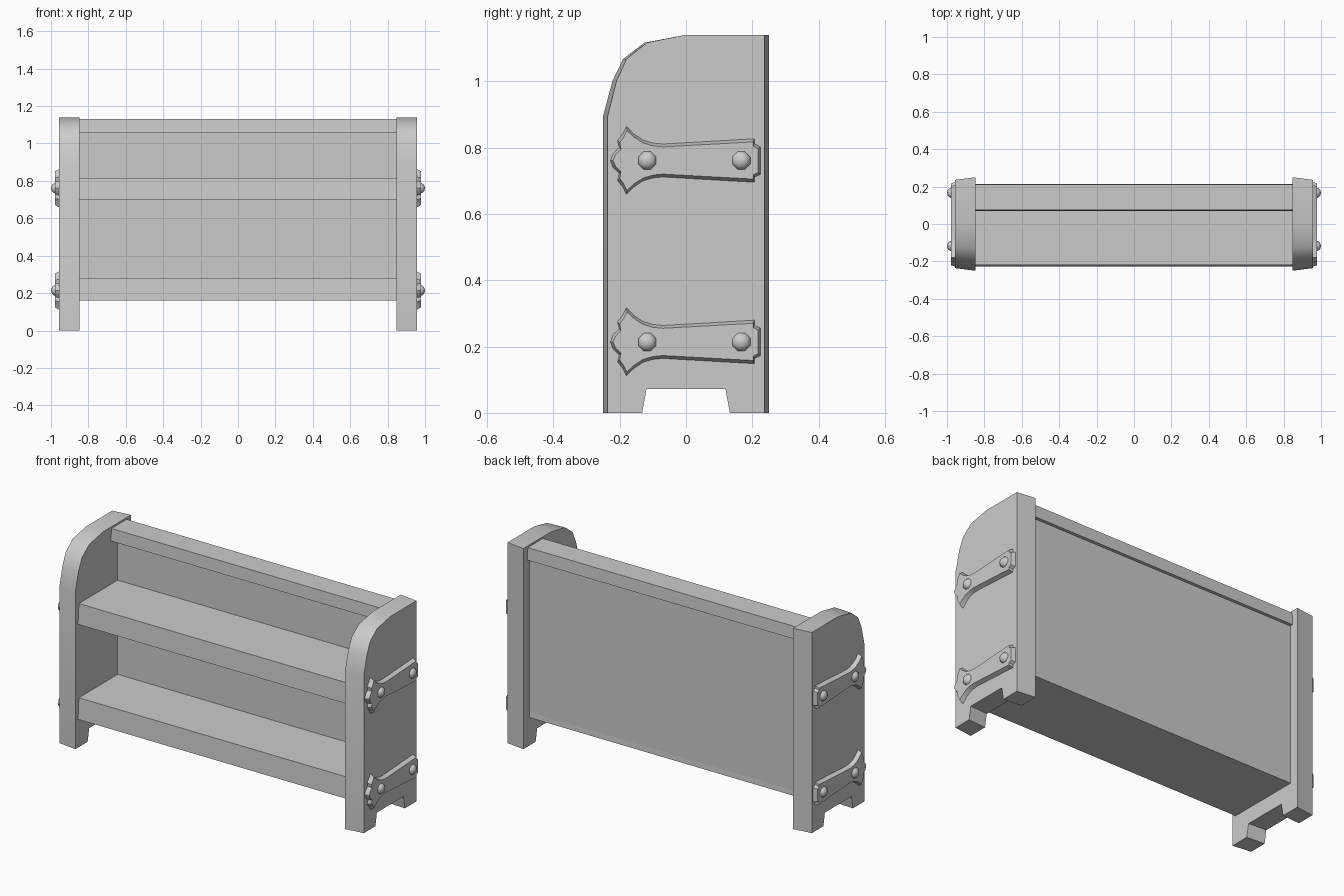
import bpy, bmesh, math

if "Cube" in bpy.data.objects:
    bpy.data.objects.remove(bpy.data.objects["Cube"])

grey = bpy.data.materials.new("plain grey")
grey.diffuse_color = (0.6, 0.6, 0.6, 1)
grey.use_nodes = True
grey.node_tree.nodes["Principled BSDF"].inputs["Base Color"].default_value = grey.diffuse_color


def finish(name, bm, mirror=False, angle=30):
    """Turn a bmesh into a named object, optionally mirrored to the other end."""
    bmesh.ops.recalc_face_normals(bm, faces=bm.faces)
    mesh = bpy.data.meshes.new(name)
    bm.to_mesh(mesh)
    bm.free()
    mesh.materials.append(grey)
    obj = bpy.data.objects.new(name, mesh)
    bpy.context.collection.objects.link(obj)
    bpy.ops.object.select_all(action='DESELECT')
    obj.select_set(True)
    bpy.context.view_layer.objects.active = obj
    bpy.ops.object.shade_smooth_by_angle(angle=math.radians(angle))
    if mirror:
        obj.modifiers.new("other end", 'MIRROR').use_axis[0] = True
    return obj


def loft(name, x0, prof0, x1, prof1, mirror=True):
    """Solid between two (y, z) outlines standing at x0 and x1."""
    bm = bmesh.new()
    a = [bm.verts.new((x0, y, z)) for y, z in prof0]
    b = [bm.verts.new((x1, y, z)) for y, z in prof1]
    bm.faces.new(a)
    bm.faces.new(b)
    n = len(a)
    for i in range(n):
        j = (i + 1) % n
        bm.faces.new((a[i], a[j], b[j], b[i]))
    return finish(name, bm, mirror)


# End panels: rounded front top, foot notch, narrowing outwards
panel = [(-0.25, 0), (-0.25, 0.895), (-0.222, 1.0), (-0.19, 1.067),
         (-0.125, 1.116), (0, 1.14), (0.25, 1.14), (0.25, 0),
         (0.14, 0), (0.126, 0.072), (-0.126, 0.072), (-0.14, 0)]
loft("end_panel", 0.847, panel, 0.956, [(y * 0.944, z) for y, z in panel])


# Boards running between the end panels, with slightly sloping edges
def board(name, y0, y1, z0, z1, slope=0.0):
    prof = [(y0, z0), (y0 + slope, z1), (y1 - slope, z1), (y1, z0)]
    loft(name, -0.85, prof, 0.85, prof, mirror=False)


board("bottom_shelf", -0.226, 0.198, 0.16, 0.28, 0.008)
board("middle_shelf", -0.226, 0.16, 0.70, 0.815, 0.008)
board("top_rail", 0.07, 0.214, 1.06, 1.13, 0.004)
board("back_panel", 0.13, 0.196, 0.185, 1.075)

# Strap outlines (upper half), wide at the base and narrower on the face
base_half = [(-0.230, 0), (-0.222, 0.022), (-0.203, 0.040), (-0.208, 0.062),
             (-0.192, 0.082), (-0.180, 0.106), (-0.158, 0.083),
             (-0.130, 0.064), (-0.100, 0.055), (-0.070, 0.052),
             (0.207, 0.068), (0.207, 0.052), (0.227, 0.043)]
face_half = [(-0.220, 0), (-0.212, 0.018), (-0.196, 0.034), (-0.200, 0.054),
             (-0.188, 0.070), (-0.178, 0.090), (-0.156, 0.070),
             (-0.130, 0.053), (-0.100, 0.044), (-0.070, 0.041),
             (0.203, 0.056), (0.203, 0.043), (0.217, 0.036)]


def outline(half, z):
    """Mirror the half outline about its long axis and lift it to height z."""
    return [(y, z + h) for y, h in half] + [(y, z - h) for y, h in half[:0:-1]]


def bolt(name, y, z):
    """Low dome with eight sides."""
    bm = bmesh.new()
    rings = []
    for x, r in ((0.97, 0.029), (0.984, 0.029), (0.995, 0.018)):
        rings.append([bm.verts.new((x, y + r * math.cos(k * math.pi / 4 + math.pi / 8),
                                    z + r * math.sin(k * math.pi / 4 + math.pi / 8)))
                      for k in range(8)])
    tip = bm.verts.new((1.0, y, z))
    bm.faces.new(rings[0])
    for k in range(8):
        j = (k + 1) % 8
        for lo, hi in zip(rings, rings[1:]):
            bm.faces.new((lo[k], lo[j], hi[j], hi[k]))
        bm.faces.new((rings[-1][k], rings[-1][j], tip))
    finish(name, bm, True, 60)


# Two straps with two bolts on each end panel
for level, z in (("lower", 0.214), ("upper", 0.761)):
    loft(level + "_strap", 0.95, outline(base_half, z), 0.979, outline(face_half, z))
    bolt(level + "_front_bolt", -0.117, z)
    bolt(level + "_back_bolt", 0.167, z)
